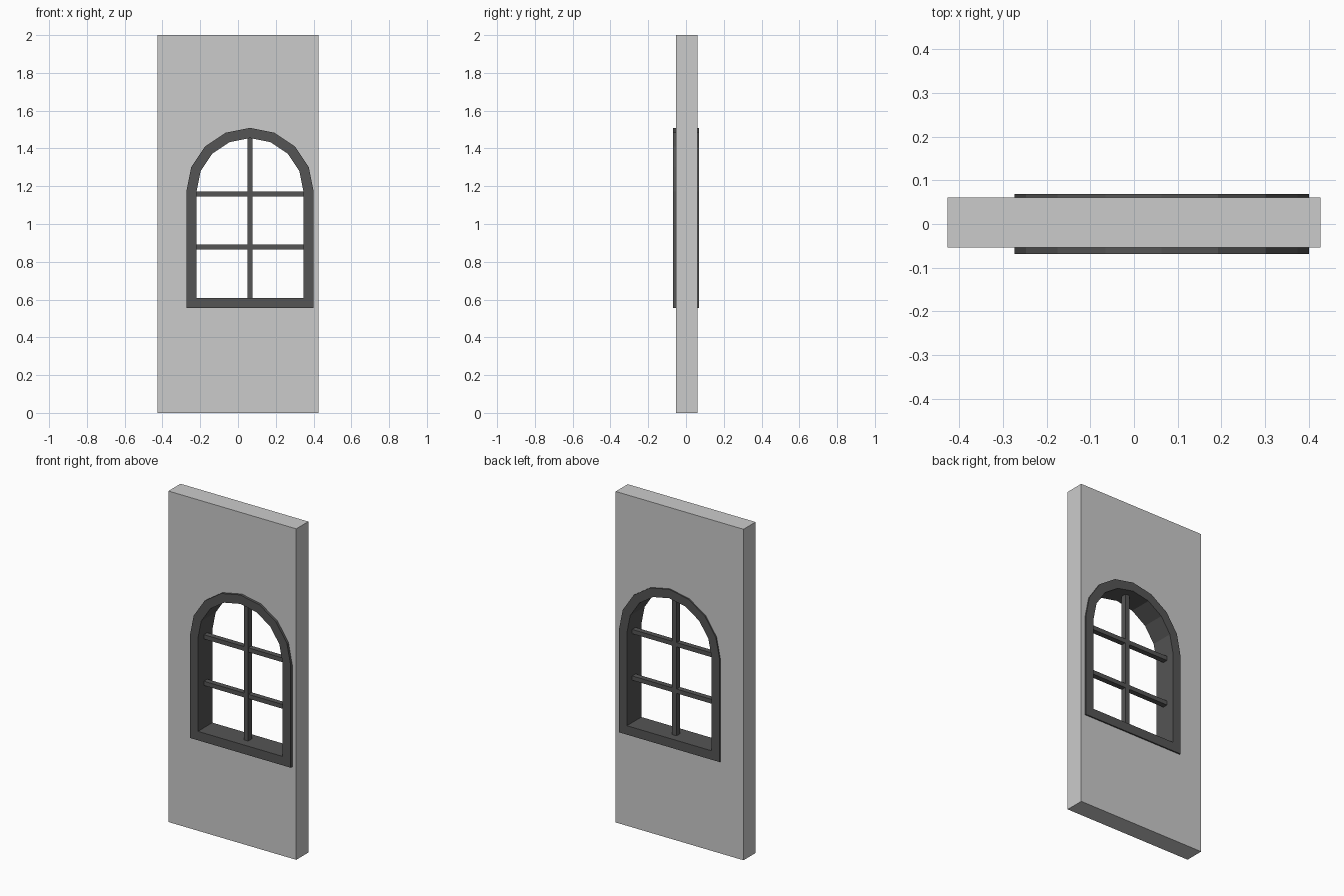
import bpy, math

if "Cube" in bpy.data.objects:
    bpy.data.objects.remove(bpy.data.objects["Cube"])

CX, SPRING = 0.0635, 1.172   # window centre line and height where the arch starts


def arch(r, bottom, n=8):
    """Arched outline: semicircle in n segments on straight jambs."""
    pts = [(CX - r, bottom), (CX + r, bottom)]
    pts += [(CX + r * math.cos(math.pi * i / n), SPRING + r * math.sin(math.pi * i / n))
            for i in range(n + 1)]
    return pts


def rect(x0, x1, z0, z1):
    return [(x0, z0), (x1, z0), (x1, z1), (x0, z1)]


def slab(name, loops, y0, y1, mat=None):
    """Filled outline (later loops are holes) extruded along y, as a mesh."""
    cu = bpy.data.curves.new(name, 'CURVE')
    cu.dimensions = '2D'
    cu.fill_mode = 'BOTH'
    cu.extrude = (y1 - y0) / 2
    for loop in loops:
        sp = cu.splines.new('POLY')
        sp.points.add(len(loop) - 1)
        for p, (x, z) in zip(sp.points, loop):
            p.co = (x, z, 0, 1)
        sp.use_cyclic_u = True
    ob = bpy.data.objects.new(name, cu)
    ob.location.y = (y0 + y1) / 2
    ob.rotation_euler.x = math.pi / 2
    bpy.context.collection.objects.link(ob)
    bpy.ops.object.select_all(action='DESELECT')
    ob.select_set(True)
    bpy.context.view_layer.objects.active = ob
    bpy.ops.object.convert(target='MESH')
    ob = bpy.context.object
    ob.name = name
    bpy.ops.object.transform_apply(location=True, rotation=True, scale=True)
    bpy.ops.object.shade_flat()
    if mat:
        ob.data.materials.clear()
        ob.data.materials.append(mat)
    return ob


dark = bpy.data.materials.new("dark_frame")
dark.diffuse_color = (0.09, 0.09, 0.09, 1)
dark.use_nodes = True
dark.node_tree.nodes["Principled BSDF"].inputs["Base Color"].default_value = dark.diffuse_color

# Wall panel with arched opening hidden behind the frame
slab("wall_panel", [rect(-0.427, 0.427, 0, 2), arch(0.31, 0.583)], -0.054, 0.061)

# Arched frame lining the opening
slab("window_frame", [arch(0.337, 0.555), arch(0.283, 0.609)], -0.069, 0.069, dark)

# Glazing bars
B0, B1 = -0.014, 0.02
slab("vertical_bar", [rect(CX - 0.0145, CX + 0.0145, 0.6, 1.465)], B0, B1, dark)
for i, z in enumerate((0.878, 1.159)):
    slab(f"horizontal_bar_{i + 1}", [rect(CX - 0.29, CX + 0.29, z - 0.013, z + 0.013)],
         B0 + 0.001, B1 - 0.001, dark)
